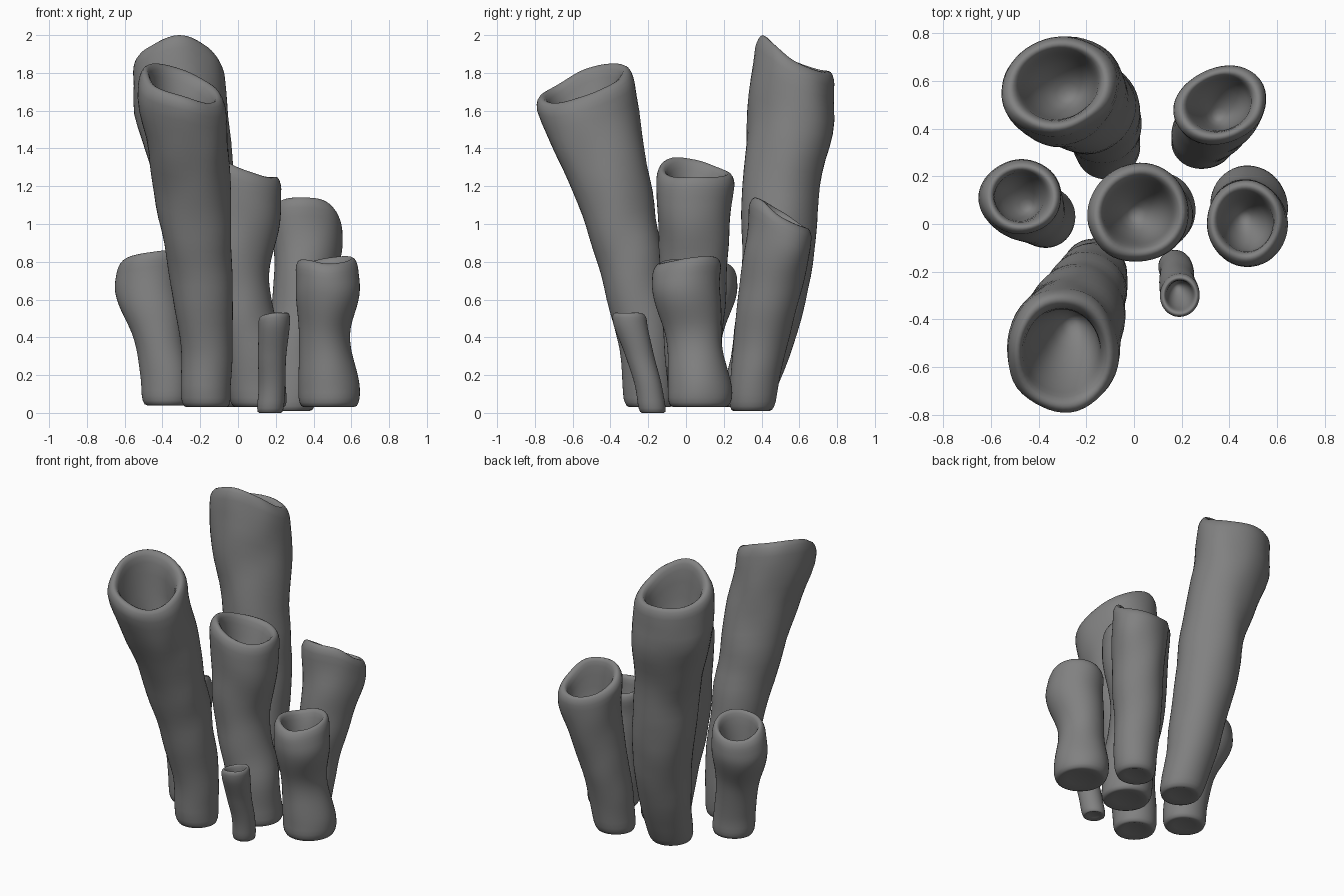
import bpy, bmesh, math
from mathutils import Vector, noise

if "Cube" in bpy.data.objects:
    bpy.data.objects.remove(bpy.data.objects["Cube"])

SEG = 48
grey = bpy.data.materials.new("dark_grey")
grey.diffuse_color = (0.22, 0.22, 0.22, 1)
grey.use_nodes = True
grey.node_tree.nodes["Principled BSDF"].inputs["Base Color"].default_value = grey.diffuse_color


def sample(keys, z):
    """Smooth (cubic) interpolation of (z, x, y, rx, ry) keys."""
    n = len(keys)
    z = min(max(z, keys[0][0]), keys[-1][0])
    i = max(k for k in range(n - 1) if keys[k][0] <= z)
    a, b = keys[i], keys[i + 1]
    p, q = keys[max(i - 1, 0)], keys[min(i + 2, n - 1)]
    d = b[0] - a[0]
    t = (z - a[0]) / d
    out = []
    for c in range(1, 5):
        m0 = (b[c] - p[c]) / (b[0] - p[0]) * d
        m1 = (q[c] - a[c]) / (q[0] - a[0]) * d
        out.append((2*t**3 - 3*t*t + 1) * a[c] + (t**3 - 2*t*t + t) * m0
                   + (3*t*t - 2*t**3) * b[c] + (t**3 - t*t) * m1)
    return out


def rim_height(rim, ang):
    """Periodic cubic through 8 rim heights: E, NE, N, NW, W, SW, S, SE."""
    f = ang / (2 * math.pi) * 8
    i = int(f)
    t = f - i
    p0, p1, p2, p3 = (rim[(i + k) % 8] for k in (-1, 0, 1, 2))
    return p1 + 0.5 * t * (p2 - p0 + t * (2*p0 - 5*p1 + 4*p2 - p3
                                          + t * (3*(p1 - p2) + p3 - p0)))


# lip and cavity profile: radius factor, drop below rim in radii
LIP = [(1, -.3), (.98, -.19), (.94, -.09), (.89, -.025), (.83, 0), (.77, -.03),
       (.72, -.12), (.68, -.28), (.64, -.55), (.58, -.9), (.49, -1.25),
       (.36, -1.55), (.2, -1.78), (.07, -1.85)]
BASE = [(.5, .012), (.8, .0), (.91, .006), (.97, .025)]


def tube(name, keys, rim, skew=0):
    """Hollow tube; skew stretches the upper cross-section along its NE diagonal."""
    bm = bmesh.new()
    z0 = keys[0][0]
    mean = sum(rim) / 8
    r_top = (keys[-1][3] + keys[-1][4]) / 2
    rings = []

    def ring(scale, zfun, zmean):
        cx, cy, rx, ry = sample(keys, zmean)
        grow = min(1, (zmean - z0) / (mean - z0)) ** 2
        vs = []
        for s in range(SEG):
            a = 2 * math.pi * s / SEG
            z = zfun(a)
            k = scale * (1 + skew * grow * math.sin(2 * a))
            off = Vector((rx * k * math.cos(a), ry * k * math.sin(a), 0))
            co = Vector((cx, cy, z)) + off
            off *= 1 + 0.07 * noise.noise(co * 4.5)
            vs.append(bm.verts.new((cx + off.x, cy + off.y, z)))
        rings.append(vs)

    # rounded foot
    for s, dz in BASE:
        ring(s, lambda a: z0 + dz, z0 + dz)
    # outer wall, gradually taking on the wavy rim height
    n = 24
    lo, drop = z0 + .05, .3 * r_top
    for k in range(n):
        u = k / n
        zm = lo + u * (mean - drop - lo)
        ring(1, lambda a: zm + u**2 * (rim_height(rim, a) - mean), zm)
    # rolled lip and tapering cavity
    for s, d in LIP:
        zm = mean + d * r_top
        w = 1 if d > -.3 else max(0, 1 + (d + .3) / 1.55)
        ring(s, lambda a: zm + w * (rim_height(rim, a) - mean), zm)

    for lower, upper in zip(rings, rings[1:]):
        for s in range(SEG):
            t = (s + 1) % SEG
            bm.faces.new((lower[s], lower[t], upper[t], upper[s]))
    bm.faces.new(rings[0][::-1])
    bm.faces.new(rings[-1])
    for f in bm.faces:
        f.smooth = True
    me = bpy.data.meshes.new(name)
    bm.to_mesh(me)
    bm.free()
    me.materials.append(grey)
    bpy.context.collection.objects.link(bpy.data.objects.new(name, me))


# keys: z, centre x, centre y, radius x, radius y
tube("tall_front_tube",
     [(.03, -.165, -.19, .13, .13), (.4, -.17, -.22, .14, .145), (.8, -.205, -.295, .175, .175),
      (1.2, -.245, -.395, .205, .205), (1.6, -.295, -.515, .236, .25), (1.75, -.3, -.535, .235, .265)],
     [1.68, 1.75, 1.82, 1.85, 1.82, 1.73, 1.68, 1.64])
tube("tall_back_tube",
     [(.03, -.11, .31, .13, .13), (.4, -.13, .42, .16, .165), (.8, -.17, .48, .19, .19),
      (1.2, -.22, .505, .205, .2), (1.6, -.3, .565, .245, .225), (1.87, -.315, .58, .245, .205)],
     [1.86, 1.81, 1.81, 1.82, 1.86, 1.94, 2.0, 1.95], .05)
tube("centre_tube",
     [(.03, .115, .06, .155, .155), (.35, .075, .04, .16, .155), (.7, .0, .04, .165, .175),
      (1.0, .017, .04, .2, .19), (1.29, .025, .05, .218, .207)],
     [1.25, 1.25, 1.27, 1.3, 1.34, 1.35, 1.29, 1.25], .03)
tube("right_back_tube",
     [(.01, .28, .345, .125, .118), (.4, .31, .4, .145, .145), (.7, .35, .45, .16, .16),
      (.9, .37, .49, .185, .165), (1.05, .36, .5, .19, .165)],
     [1.04, .99, .98, 1.01, 1.07, 1.13, 1.14, 1.12], .08)
tube("right_tube",
     [(.03, .48, .07, .165, .165), (.15, .48, .07, .165, .165), (.4, .46, .04, .135, .15),
      (.65, .475, 0, .17, .175), (.81, .47, .01, .167, .178)],
     [.82, .83, .82, .8, .81, .81, .79, .8])
tube("left_tube",
     [(.04, -.375, .03, .13, .128), (.2, -.385, .03, .13, .13), (.4, -.42, .05, .135, .135),
      (.65, -.475, .105, .172, .16), (.82, -.468, .115, .168, .158)],
     [.84, .8, .77, .77, .8, .83, .85, .86])
tube("small_front_tube",
     [(0, .17, -.175, .073, .073), (.15, .18, -.2, .073, .073), (.3, .18, -.245, .073, .075),
      (.45, .19, -.29, .083, .09), (.52, .192, -.3, .083, .09)],
     [.53, .53, .52, .51, .51, .52, .53, .53])
